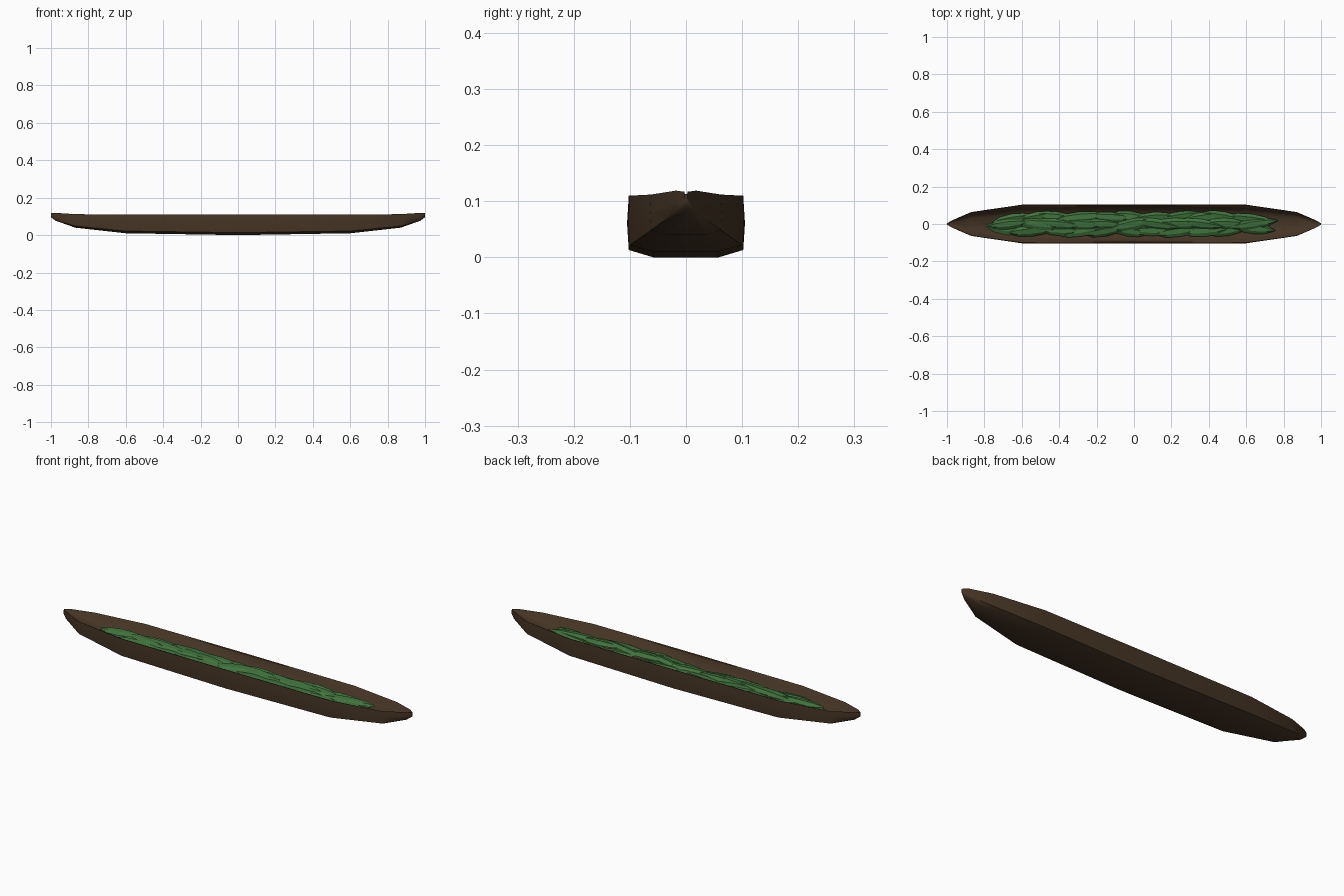
import bpy, bmesh, math, random
from mathutils import Matrix, Vector

if "Cube" in bpy.data.objects:
    bpy.data.objects.remove(bpy.data.objects["Cube"])

random.seed(4)


def material(name, color):
    m = bpy.data.materials.new(name)
    m.diffuse_color = (*color, 1)
    m.use_nodes = True
    m.node_tree.nodes["Principled BSDF"].inputs["Base Color"].default_value = m.diffuse_color
    return m


def make_object(name, bm, mat):
    mesh = bpy.data.meshes.new(name)
    bmesh.ops.recalc_face_normals(bm, faces=bm.faces)
    bm.to_mesh(mesh)
    bm.free()
    mesh.materials.append(mat)
    ob = bpy.data.objects.new(name, mesh)
    bpy.context.collection.objects.link(ob)
    return ob


wood = material("dark_wood", (0.06, 0.035, 0.018))
green = material("leaf_green", (0.05, 0.17, 0.045))

# Hull stations: x, half width, bottom z, inner floor z, rim z
half = [(0.0, 0.102, 0.000, 0.040, 0.110),
        (0.6, 0.100, 0.010, 0.045, 0.110),
        (0.87, 0.062, 0.040, 0.075, 0.112),
        (0.975, 0.018, 0.077, 0.108, 0.119),
        (1.0, 0.003, 0.096, 0.113, 0.117)]
stations = [(-x, *r) for x, *r in reversed(half[1:])] + half


def section(x, w, bottom, floor, rim):
    h = rim - bottom
    side = [(0.57 * w, bottom), (w, bottom + 0.12 * h),
            (1.03 * w, bottom + 0.55 * h), (w, rim),
            (0.94 * w, rim - 0.002), (0.80 * w, floor + 0.3 * (rim - floor)),
            (0.5 * w, floor)]
    ring = side + [(-y, z) for y, z in reversed(side)]
    return [Vector((x, y, z)) for y, z in ring]


# Hollow dugout tray
bm = bmesh.new()
rings = [[bm.verts.new(p) for p in section(*s)] for s in stations]
n = len(rings[0])
for a, b in zip(rings, rings[1:]):
    for i in range(n):
        j = (i + 1) % n
        bm.faces.new((a[i], a[j], b[j], b[i]))
for ring in (rings[0], rings[-1]):
    bm.faces.new(ring)
tray = make_object("wooden_tray", bm, wood)
bpy.context.view_layer.objects.active = tray
tray.select_set(True)
bpy.ops.object.shade_smooth_by_angle(angle=math.radians(50))
tray.select_set(False)


# One faceted leaf: ridged blade with a flat underside
def add_leaf(bm, loc, length, width, rot, thick=0.016):
    profile = [(-0.5, 0.12), (-0.3, 0.8), (0.0, 1.0), (0.28, 0.75), (0.5, 0.08)]
    m = Matrix.Translation(loc) @ rot
    rows = []
    for t, w in profile:
        y = w * width / 2
        lift = thick * (0.3 + 0.7 * w)
        rows.append([bm.verts.new(m @ Vector(p)) for p in (
            (t * length, -y, 0), (t * length, -y * 0.45, lift * 0.8),
            (t * length, y * 0.45, lift), (t * length, y, 0))])
    for a, b in zip(rows, rows[1:]):
        for i in range(4):
            j = (i + 1) % 4
            bm.faces.new((a[i], a[j], b[j], b[i]))
    bm.faces.new(rows[0])
    bm.faces.new(rows[-1])


# Overlapping leaves laid along the hollow
bm = bmesh.new()
columns = 11
for i in range(columns):
    x = -0.66 + 1.29 * i / (columns - 1)
    spread = 0.036 if abs(x) < 0.6 else 0.026
    for k, y in enumerate((-spread, 0.0, spread)):
        mid = k == 1
        z = 0.066 + (0.012 if mid else 0.0) + random.uniform(-0.004, 0.006)
        rot = (Matrix.Rotation(random.uniform(-0.2, 0.2), 4, 'Z')
               @ Matrix.Rotation(random.uniform(-0.06, 0.06), 4, 'Y')
               @ Matrix.Rotation(random.uniform(-0.2, 0.2), 4, 'X'))
        add_leaf(bm, Vector((x + random.uniform(-0.02, 0.02), y, z)),
                 random.uniform(0.21, 0.27), random.uniform(0.055, 0.068), rot)
make_object("leaf_filling", bm, green)
